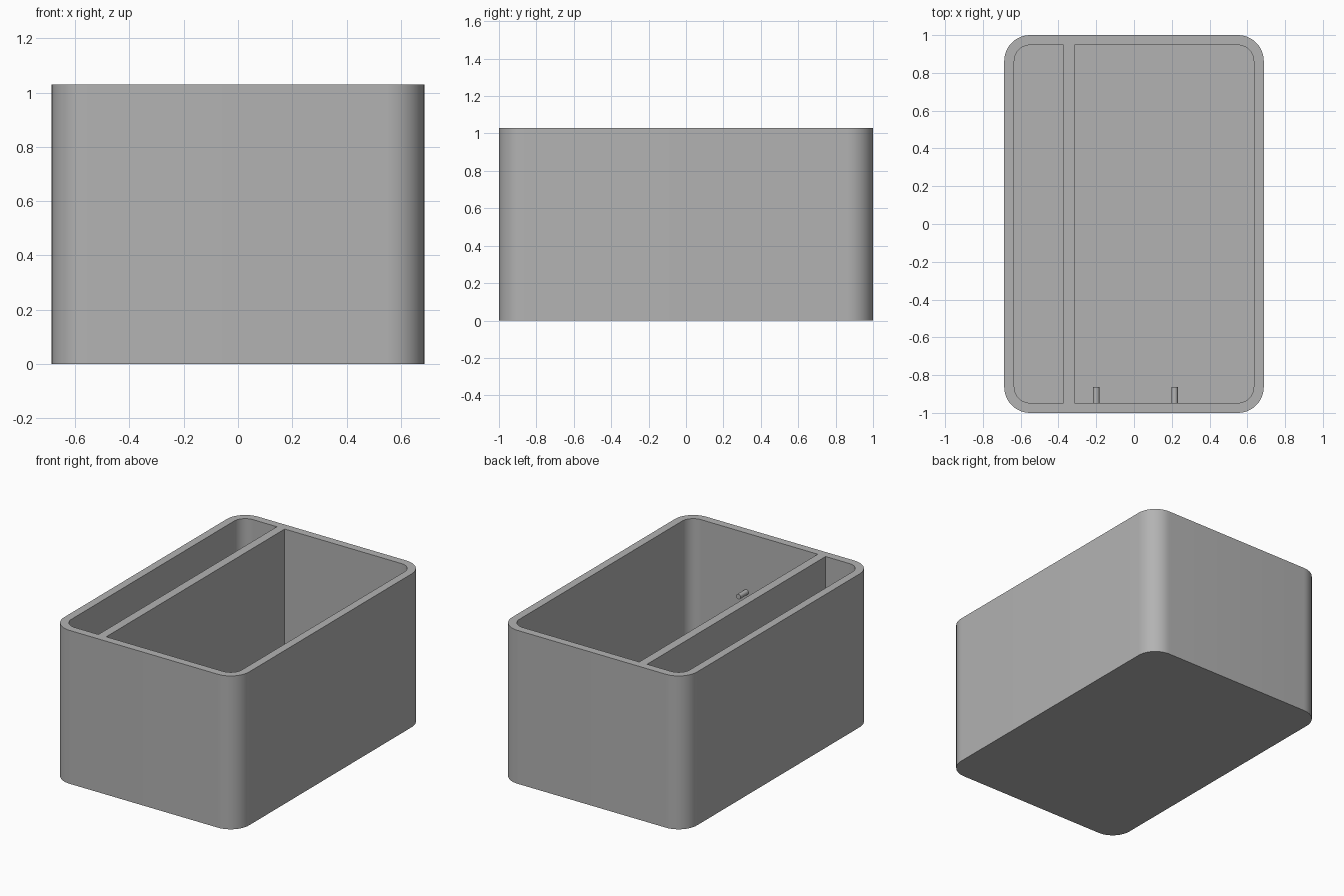
import bpy, bmesh, math

if "Cube" in bpy.data.objects:
    bpy.data.objects.remove(bpy.data.objects["Cube"])

HALF_X, HALF_Y, HEIGHT = 0.687, 1.0, 1.03
WALL, FLOOR = 0.053, 0.053
R_OUT, R_IN = 0.137, 0.084

grey = bpy.data.materials.new("grey plastic")
grey.diffuse_color = (0.45, 0.45, 0.45, 1)
grey.use_nodes = True
grey.node_tree.nodes["Principled BSDF"].inputs["Base Color"].default_value = grey.diffuse_color


def outline(x0, x1, y0, y1, r_left, r_right, steps=12):
    """Counter-clockwise rectangle with separate left and right corner radii."""
    pts = []
    corners = [(x1, y1, -1, -1, r_right, 0), (x0, y1, 1, -1, r_left, 90),
               (x0, y0, 1, 1, r_left, 180), (x1, y0, -1, 1, r_right, 270)]
    for x, y, sx, sy, r, start in corners:
        if r == 0:
            pts.append((x, y))
            continue
        for i in range(steps + 1):
            a = math.radians(start + 90 * i / steps)
            pts.append((x + sx * r + r * math.cos(a), y + sy * r + r * math.sin(a)))
    return pts


def prism(name, pts, z0, z1):
    """Extrude a flat outline into a closed solid."""
    bm = bmesh.new()
    base = bm.faces.new([bm.verts.new((x, y, z0)) for x, y in pts])
    top = bmesh.ops.extrude_face_region(bm, geom=[base])["geom"]
    bmesh.ops.translate(bm, vec=(0, 0, z1 - z0),
                        verts=[g for g in top if isinstance(g, bmesh.types.BMVert)])
    bmesh.ops.recalc_face_normals(bm, faces=bm.faces)
    mesh = bpy.data.meshes.new(name)
    bm.to_mesh(mesh)
    bm.free()
    mesh.materials.append(grey)
    obj = bpy.data.objects.new(name, mesh)
    bpy.context.collection.objects.link(obj)
    return obj


def smooth(obj):
    bpy.ops.object.select_all(action='DESELECT')
    obj.select_set(True)
    bpy.context.view_layer.objects.active = obj
    bpy.ops.object.shade_smooth_by_angle(angle=math.radians(30))


# Rounded box body
box = prism("box", outline(-HALF_X, HALF_X, -HALF_Y, HALF_Y, R_OUT, R_OUT), 0, HEIGHT)

# Narrow and wide compartments, leaving a divider between them
ix, iy = HALF_X - WALL, HALF_Y - WALL
pockets = [
    prism("narrow_compartment_cutter", outline(-ix, -0.374, -iy, iy, R_IN, 0), FLOOR, HEIGHT + 0.2),
    prism("wide_compartment_cutter", outline(-0.316, ix, -iy, iy, 0, R_IN), FLOOR, HEIGHT + 0.2),
]
for cutter in pockets:
    mod = box.modifiers.new("cut", 'BOOLEAN')
    mod.operation, mod.solver, mod.object = 'DIFFERENCE', 'EXACT', cutter
    bpy.context.view_layer.objects.active = box
    bpy.ops.object.modifier_apply(modifier=mod.name)
for cutter in pockets:
    bpy.data.objects.remove(cutter)
smooth(box)

# Two small round pegs on the inside of the front wall
for name, x in (("left_peg", -0.2), ("right_peg", 0.215)):
    y0, y1 = -iy - 0.01, -0.863
    bpy.ops.mesh.primitive_cylinder_add(vertices=24, radius=0.017, depth=y1 - y0,
                                        location=(x, (y0 + y1) / 2, 0.634),
                                        rotation=(math.pi / 2, 0, 0))
    peg = bpy.context.object
    peg.name = name
    peg.data.materials.append(grey)
    smooth(peg)
